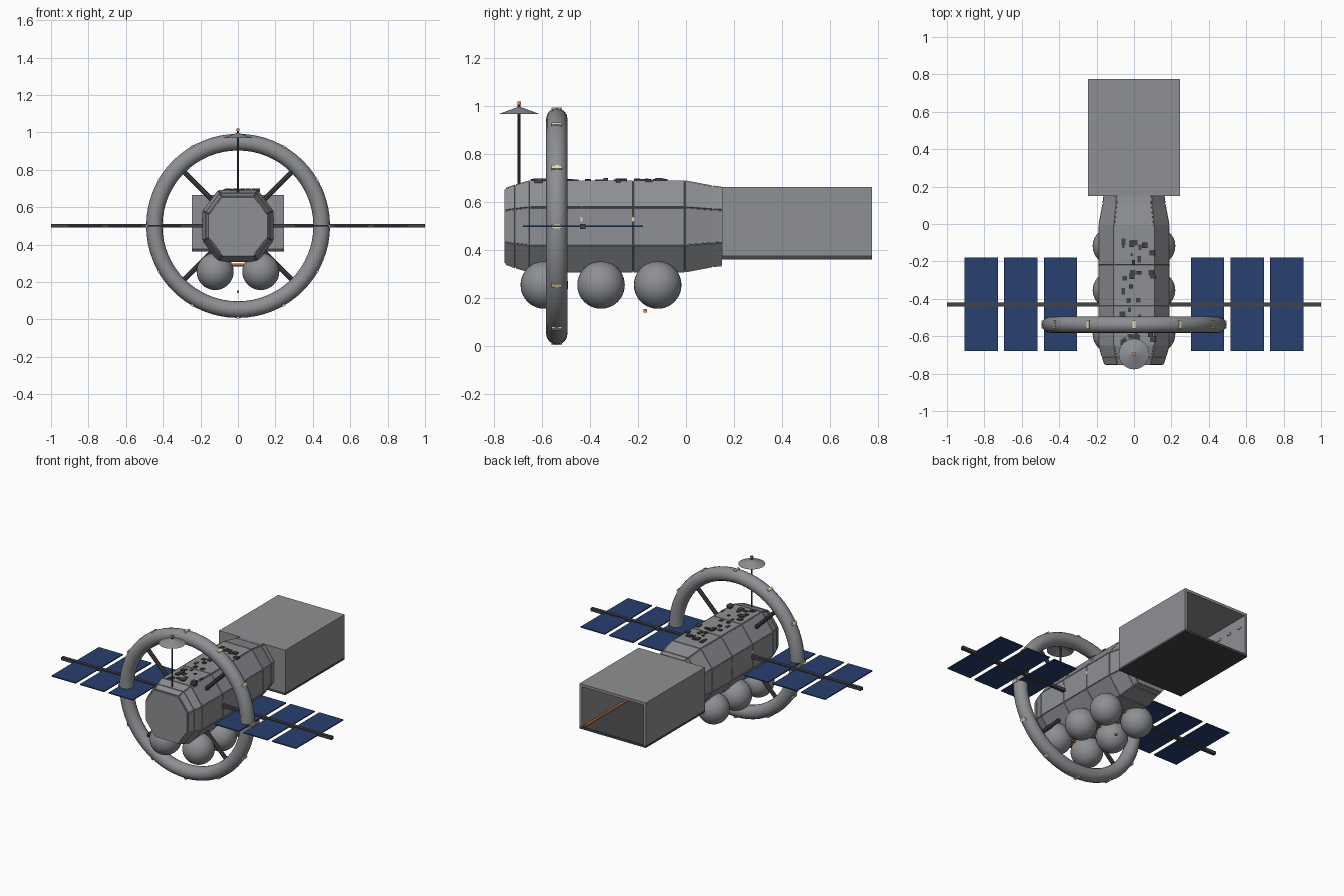
import bpy, bmesh, math, random
from mathutils import Matrix, Vector

if "Cube" in bpy.data.objects:
    bpy.data.objects.remove(bpy.data.objects["Cube"])
random.seed(4)


def material(name, r, g, b):
    m = bpy.data.materials.new(name)
    m.use_nodes = True
    m.diffuse_color = (r, g, b, 1)
    m.node_tree.nodes["Principled BSDF"].inputs["Base Color"].default_value = (r, g, b, 1)
    return m


GREY = material("hull grey", 0.27, 0.277, 0.292)
DARK = material("dark metal", 0.055, 0.056, 0.06)
BLUE = material("solar blue", 0.022, 0.05, 0.16)
CREAM = material("warm light", 0.8, 0.68, 0.4)
ORANGE = material("beacon orange", 0.8, 0.25, 0.05)
MID = 0.5      # height of the long axis
RING_Y = -0.538
MAST_Y = -0.695


def finish(bm, name, mat, smooth=False):
    mesh = bpy.data.meshes.new(name)
    bmesh.ops.recalc_face_normals(bm, faces=bm.faces)
    for f in bm.faces:
        f.smooth = smooth
    bm.to_mesh(mesh)
    bm.free()
    mesh.materials.append(mat)
    obj = bpy.data.objects.new(name, mesh)
    bpy.context.collection.objects.link(obj)
    return obj


def box(name, centre, size, mat, rot=None):
    bm = bmesh.new()
    m = Matrix.Translation(centre) @ (rot or Matrix()) @ Matrix.Diagonal((*size, 1))
    bmesh.ops.create_cube(bm, size=1, matrix=m)
    return finish(bm, name, mat)


def ball(name, centre, r, mat):
    bm = bmesh.new()
    bmesh.ops.create_uvsphere(bm, u_segments=32, v_segments=20, radius=r,
                              matrix=Matrix.Translation(centre))
    return finish(bm, name, mat, True)


def rod(name, a, b, r, mat, sides=8):
    a, b = Vector(a), Vector(b)
    d = b - a
    m = Matrix.Translation((a + b) / 2) @ d.to_track_quat('Z', 'Y').to_matrix().to_4x4()
    bm = bmesh.new()
    bmesh.ops.create_cone(bm, cap_ends=True, segments=sides, radius1=r, radius2=r,
                          depth=d.length, matrix=m)
    return finish(bm, name, mat)


# Eight-sided hull: lofted sections with a slightly raised plate on every facet
sections = [(-0.751, 0.83), (-0.71, 0.91), (-0.65, 1), (-0.435, 1),
            (-0.22, 1), (-0.005, 1), (0.11, 0.885), (0.15, 0.86)]
corner = [(0.186, 0.078), (0.104, 0.188)]
outline = corner + [(-x, z) for x, z in reversed(corner)]
outline += [(-x, -z) for x, z in outline]
bm = bmesh.new()
loops = [[bm.verts.new((x * s, y, MID + z * s)) for x, z in outline] for y, s in sections]
for a, b in zip(loops, loops[1:]):
    for k in range(8):
        bm.faces.new((a[k], a[k - 1], b[k - 1], b[k]))
bm.faces.new(loops[0])
bm.faces.new(loops[-1])
bmesh.ops.recalc_face_normals(bm, faces=bm.faces)
plates = [f for f in bm.faces if f.calc_center_median().y < 0.14]
bmesh.ops.inset_individual(bm, faces=plates, thickness=0.0025, depth=0)
bmesh.ops.inset_individual(bm, faces=plates, thickness=0.001, depth=0.004)
finish(bm, "hull", GREY)

# Small equipment boxes scattered on the hull roof
bm = bmesh.new()
for i in range(38):
    pos = (random.uniform(-0.065, 0.11), random.uniform(-0.66, -0.05), 0.69)
    size = (random.uniform(0.012, 0.032), random.uniform(0.012, 0.035),
            random.uniform(0.01, 0.022), 1)
    bmesh.ops.create_cube(bm, size=1, matrix=Matrix.Translation(pos) @ Matrix.Diagonal(size))
finish(bm, "roof_equipment", DARK)

# Cargo bay, open at the back, on a dark floor plate
BAY_Y, BAY_LENGTH = 0.4625, 0.625
box("bay_floor", (0, BAY_Y, 0.371), (0.49, BAY_LENGTH, 0.016), DARK)
box("bay_roof", (0, BAY_Y, 0.655), (0.49, BAY_LENGTH, 0.018), GREY)
box("bay_front_wall", (0, 0.159, 0.5125), (0.49, 0.018, 0.267), GREY)
for side in (1, -1):
    box("bay_side_wall", (side * 0.236, BAY_Y + 0.009, 0.5125),
        (0.018, BAY_LENGTH - 0.018, 0.267), GREY)
for i in range(4):
    box("bay_light", (-0.224, 0.725 - i * 0.095, 0.58), (0.008, 0.03, 0.012), CREAM)
box("bay_floor_strip", (0.215, 0.465, 0.383), (0.012, 0.58, 0.008), ORANGE)

# Habitat ring
bm = bmesh.new()
tube, major, n, sides = 0.0445, 0.4475, 64, 16
rings = []
for i in range(n):
    t = math.tau * i / n
    rings.append([bm.verts.new(((major + tube * math.cos(p)) * math.cos(t),
                                RING_Y + tube * math.sin(p),
                                MID + (major + tube * math.cos(p)) * math.sin(t)))
                  for p in (math.tau * j / sides for j in range(sides))])
for i in range(n):
    for j in range(sides):
        bm.faces.new((rings[i - 1][j - 1], rings[i][j - 1], rings[i][j], rings[i - 1][j]))
finish(bm, "habitat_ring", GREY, True)

# Ring lights every thirty degrees, and four diagonal spokes
for i in range(12):
    t = math.tau * i / 12
    box("ring_light", (0.49 * math.cos(t), RING_Y, MID + 0.49 * math.sin(t)),
        (0.01, 0.043, 0.017), CREAM, Matrix.Rotation(-t, 4, 'Y'))
for i in range(4):
    t = math.pi / 4 + i * math.pi / 2
    c, s = math.cos(t), math.sin(t)
    rod("ring_spoke", (0.17 * c, RING_Y, MID + 0.17 * s),
        (0.42 * c, RING_Y, MID + 0.42 * s), 0.013, DARK)

# Solar wings, side windows and fuel tanks, mirrored left and right
TANK_YS = (-0.59, -0.354, -0.118)
for side in (1, -1):
    box("wing_beam", (side * 0.585, -0.43, MID), (0.83, 0.022, 0.02), DARK)
    for x in (0.393, 0.605, 0.816):
        box("solar_panel", (side * x, -0.429, MID), (0.178, 0.5, 0.007), BLUE)
    for y in (-0.435, -0.22):
        box("side_window", (side * 0.188, y, 0.53), (0.008, 0.008, 0.02), CREAM)
    for y in TANK_YS:
        ball("fuel_tank", (side * 0.122, y, 0.256), 0.099, GREY)

# Cross pipes between tanks and the belly beacon
for y in TANK_YS:
    rod("tank_pipe", (-0.05, y, 0.292), (0.05, y, 0.292), 0.008, ORANGE)
box("belly_beacon", (0, -0.17, 0.148), (0.012, 0.015, 0.014), ORANGE)

# Antenna mast with a shallow conical dish and a tip beacon
rod("antenna_mast", (0, MAST_Y, 0.64), (0, MAST_Y, 1.008), 0.006, DARK)
bm = bmesh.new()
bmesh.ops.create_cone(bm, cap_ends=False, segments=32, radius1=0.082, radius2=0.006,
                      depth=0.028, matrix=Matrix.Translation((0, MAST_Y, 0.983)))
finish(bm, "antenna_dish", GREY, True)
box("antenna_beacon", (0, MAST_Y, 1.014), (0.014, 0.014, 0.014), ORANGE)
